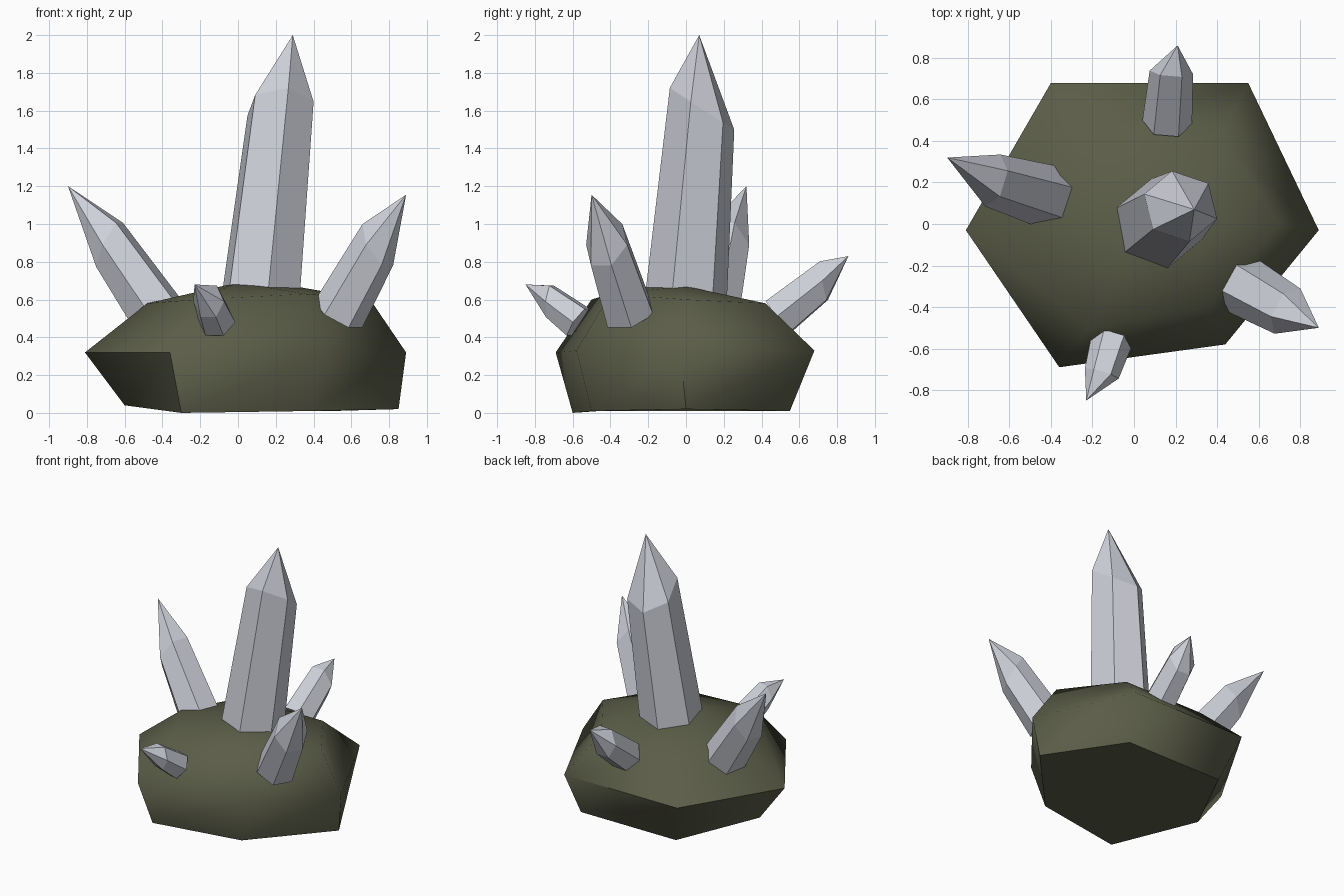
import bpy, math
from mathutils import Vector

if "Cube" in bpy.data.objects:
    bpy.data.objects.remove(bpy.data.objects["Cube"])


def material(name, rgb):
    m = bpy.data.materials.new(name)
    m.diffuse_color = (*rgb, 1)
    m.use_nodes = True
    m.node_tree.nodes["Principled BSDF"].inputs["Base Color"].default_value = m.diffuse_color
    return m


ROCK = material("mossy rock", (0.105, 0.11, 0.065))
CRYSTAL = material("pale crystal", (0.62, 0.635, 0.70))


def build(name, verts, faces, mat):
    me = bpy.data.meshes.new(name)
    me.from_pydata([tuple(v) for v in verts], [], faces)
    me.materials.append(mat)
    ob = bpy.data.objects.new(name, me)
    bpy.context.collection.objects.link(ob)
    return ob


def bands(rings):
    """Quads joining consecutive six-point rings."""
    return [(6 * r + i, 6 * r + (i + 1) % 6, 6 * r + 6 + (i + 1) % 6, 6 * r + 6 + i)
            for r in range(rings - 1) for i in range(6)]


# Rock: three uneven hexagon rings (counter-clockwise) and a crown point
bottom = [(-0.60, -0.03, 0.04), (-0.30, -0.60, 0.0), (0.38, -0.50, 0.01),
          (0.85, 0.0, 0.02), (0.50, 0.55, 0.01), (-0.30, 0.55, 0.01)]
middle = [(-0.81, -0.03, 0.32), (-0.36, -0.69, 0.32), (0.44, -0.58, 0.33),
          (0.89, -0.03, 0.32), (0.55, 0.68, 0.33), (-0.40, 0.68, 0.33)]
top = [(-0.48, 0.0, 0.58), (-0.22, -0.50, 0.60), (0.36, -0.40, 0.63),
       (0.70, 0.0, 0.60), (0.42, 0.42, 0.58), (-0.25, 0.42, 0.58)]
crown = [(0.0, -0.10, 0.69), (0.30, 0.0, 0.67)]
faces = bands(3) + [(5, 4, 3, 2, 1, 0)]
faces += [(12, 13, 18), (13, 14, 18), (14, 19, 18), (14, 15, 19),
          (15, 16, 19), (16, 18, 19), (16, 17, 18), (17, 12, 18)]
rock = build("rock", bottom + middle + top + crown, faces, ROCK)
bpy.context.view_layer.objects.active = rock
rock.select_set(True)
bpy.ops.object.shade_smooth_by_angle(angle=math.radians(60))


# Crystal: six-sided shaft, slanted shoulder and off-centre point
def crystal(name, base, r0, shoulder, r1, tip, high=(0, 0, 1), roll=0, slant=0.55):
    base, shoulder = Vector(base), Vector(shoulder)
    axis = (shoulder - base).normalized()
    v = Vector(high)
    v = (v - axis * v.dot(axis)).normalized()   # side where the shoulder is highest
    u = v.cross(axis)
    verts = []
    for centre, r, s in ((base, r0, 0), (shoulder, r1, slant)):
        for i in range(6):
            a = math.radians(60 * i + roll)
            verts.append(centre + r * (u * math.cos(a) + (v + axis * s) * math.sin(a)))
    verts.append(Vector(tip))
    faces = bands(2) + [(6 + i, 6 + (i + 1) % 6, 12) for i in range(6)]
    build(name, verts, faces + [(5, 4, 3, 2, 1, 0)], CRYSTAL)


crystal("main_crystal", (0.12, 0.0, 0.61), 0.22, (0.225, 0.085, 1.61), 0.182,
        (0.29, 0.07, 2.0), high=(0.1, -0.6, 0), roll=30)
crystal("left_crystal", (-0.41, 0.13, 0.50), 0.155, (-0.68, 0.21, 0.89), 0.13, (-0.90, 0.32, 1.20))
crystal("right_crystal", (0.53, -0.30, 0.52), 0.145, (0.74, -0.42, 0.89), 0.125, (0.89, -0.50, 1.155))
crystal("front_crystal", (-0.11, -0.57, 0.48), 0.10, (-0.155, -0.72, 0.59), 0.085, (-0.23, -0.85, 0.68))
crystal("back_crystal", (0.16, 0.49, 0.51), 0.12, (0.18, 0.73, 0.70), 0.105, (0.21, 0.86, 0.83))
